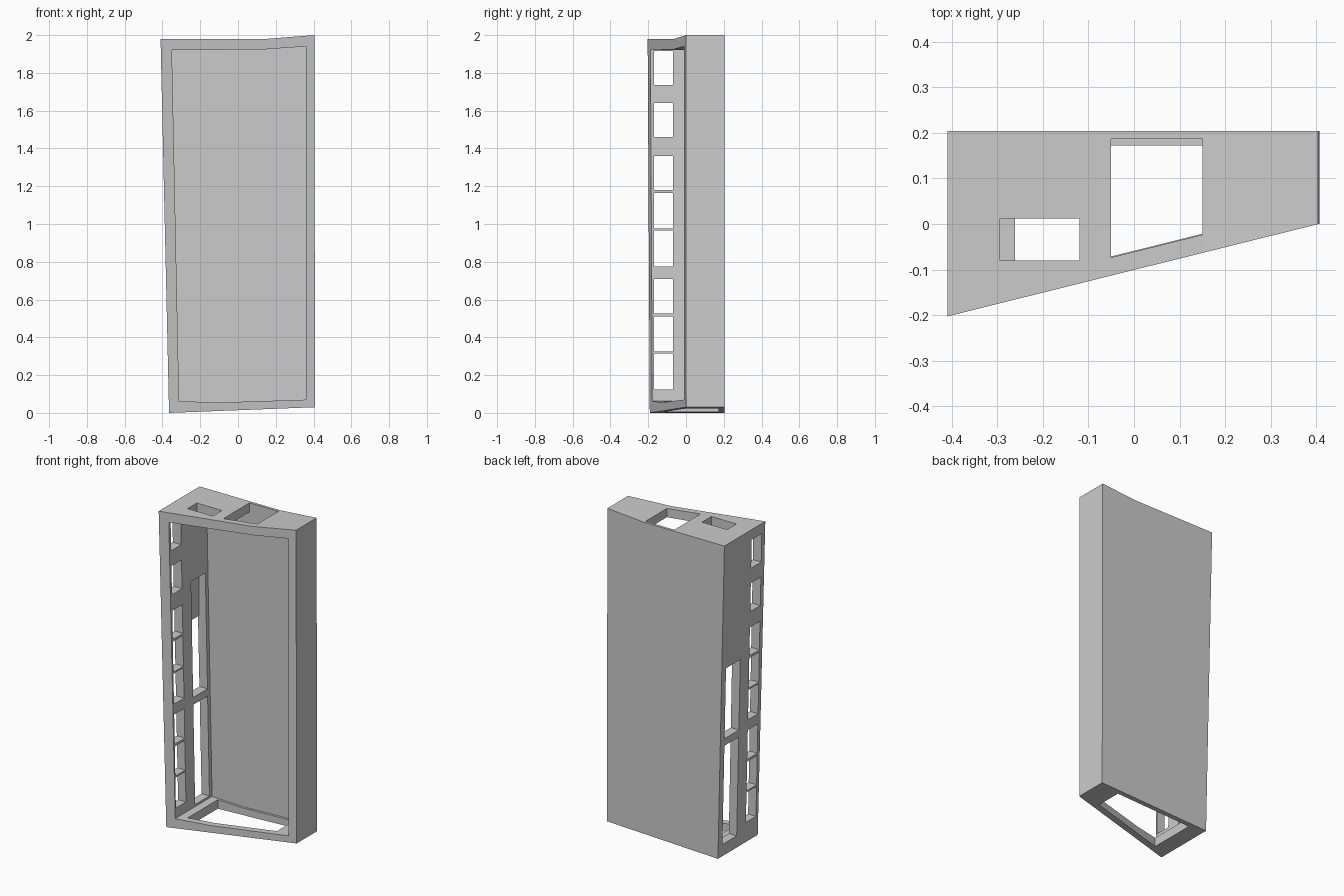
import bpy, bmesh

if "Cube" in bpy.data.objects:
    bpy.data.objects.remove(bpy.data.objects["Cube"])


def front_y(x):
    """Slanted vertical front plane."""
    return -0.203 + (x + 0.41) * 0.249


def solid(name, near, far):
    """Solid joining two matching loops of points."""
    bm = bmesh.new()
    a = [bm.verts.new(p) for p in near]
    b = [bm.verts.new(p) for p in far]
    n = len(a)
    bm.faces.new(a)
    bm.faces.new(b[::-1])
    for i in range(n):
        j = (i + 1) % n
        bm.faces.new((a[i], b[i], b[j], a[j]))
    bmesh.ops.recalc_face_normals(bm, faces=bm.faces[:])
    mesh = bpy.data.meshes.new(name)
    bm.to_mesh(mesh)
    bm.free()
    ob = bpy.data.objects.new(name, mesh)
    bpy.context.collection.objects.link(ob)
    return ob


def facade(name, profile, lead, back):
    """Extrude an x-z profile from the slanted front to the back."""
    return solid(name, [(x, front_y(x) - lead, z) for x, z in profile],
                 [(x, back, z) for x, z in profile])


def slab(name, plan, z0, z1):
    """Extrude an x-y plan upwards."""
    return solid(name, [(x, y, z0) for x, y in plan],
                 [(x, y, z1) for x, y in plan])


def cut(target, cutter):
    mod = target.modifiers.new("cut", 'BOOLEAN')
    mod.operation = 'DIFFERENCE'
    mod.solver = 'EXACT'
    mod.object = cutter
    cutter.hide_render = True
    bpy.context.view_layer.objects.active = target
    bpy.ops.object.modifier_apply(modifier=mod.name)
    bpy.data.objects.remove(cutter)


def rect(x0, x1, y0, y1):
    return [(x0, y0), (x1, y0), (x1, y1), (x0, y1)]


# Outer body with leaning sides and a kinked top
case = facade("open_case", [(-0.365, 0), (0.408, 0.03), (0.404, 2.0),
                            (0.15, 1.98), (-0.41, 1.98)], 0, 0.204)

# Main cavity, open at the front
cut(case, facade("cavity", [(-0.312, 0.062), (-0.1, 0.055), (0.36, 0.07),
                            (0.36, 1.94), (0.15, 1.925), (-0.35, 1.92)], 0.1, 0.188))

# Column of small windows in the left wall
for z0, z1 in [(0.125, 0.315), (0.325, 0.51), (0.525, 0.71), (0.775, 0.965),
               (0.975, 1.165), (1.18, 1.36), (1.46, 1.64), (1.735, 1.915)]:
    cut(case, slab("small_window", rect(-0.5, -0.28, -0.17, -0.07), z0, z1))

# Two tall windows in the left wall, with a blind recess above
for z0, z1 in [(0.075, 0.70), (0.745, 1.19)]:
    cut(case, slab("tall_window", rect(-0.5, -0.28, 0.02, 0.162), z0, z1))
cut(case, slab("recess", rect(-0.385, -0.28, 0.02, 0.162), 1.18, 1.47))

# Openings in the top
cut(case, slab("top_small_hole", rect(-0.295, -0.12, -0.08, 0.012), 1.85, 2.1))
cut(case, slab("top_large_hole", [(-0.05, front_y(-0.05) + 0.04), (0.15, front_y(0.15) + 0.04),
                                  (0.15, 0.187), (-0.05, 0.187)], 1.85, 2.1))

# Tapered opening in the floor
cut(case, slab("floor_opening", [(-0.262, front_y(-0.262) + 0.042), (0.265, front_y(0.265) + 0.042),
                                 (0.265, 0.173), (-0.262, 0.173)], -0.1, 0.12))
